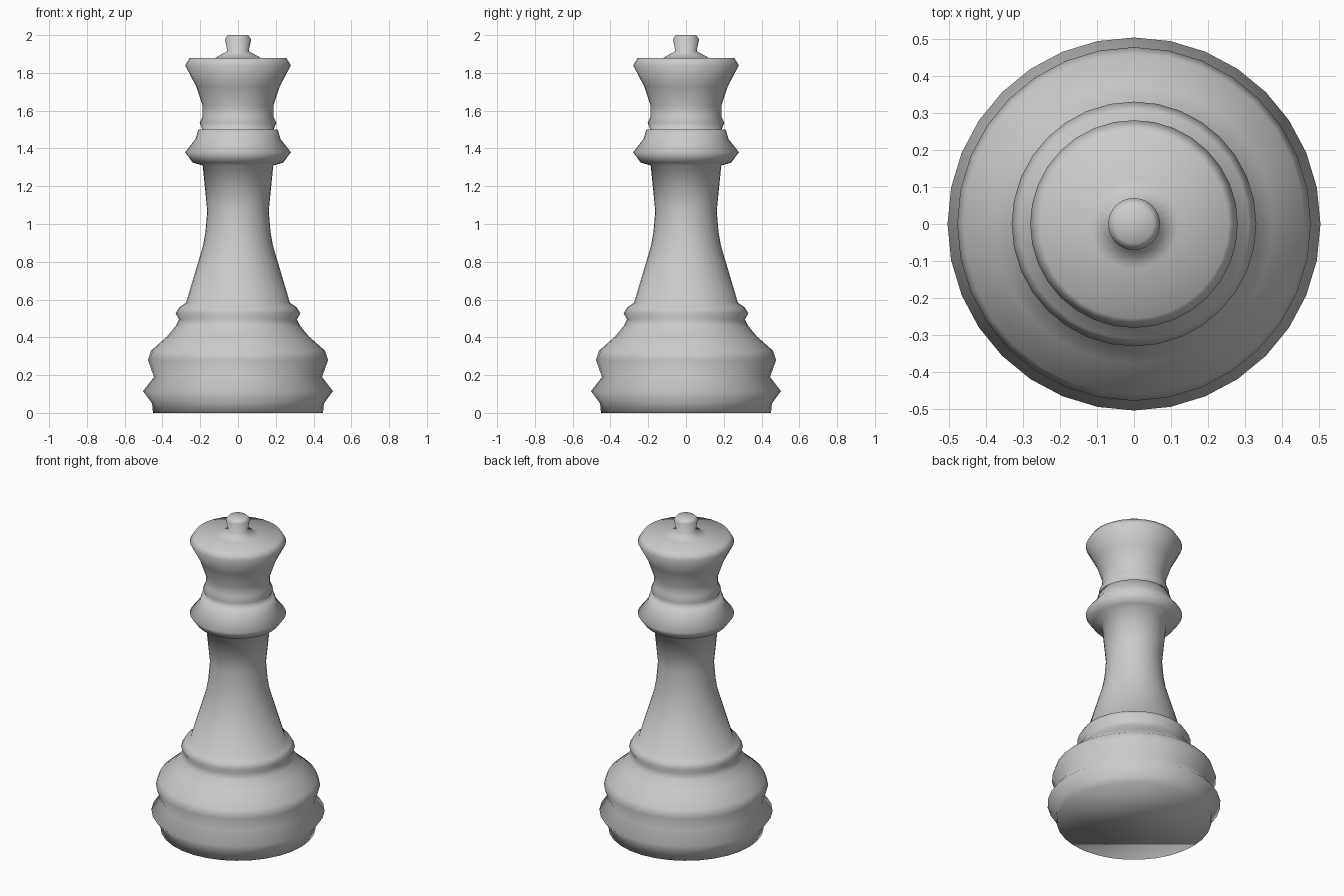
import bpy, bmesh, math
from mathutils import Vector

if "Cube" in bpy.data.objects:
    bpy.data.objects.remove(bpy.data.objects["Cube"])

SIDES = 32

# Turned profile (radius, height), from the foot up to the finial
profile = [
    # base
    (0.45, 0.0), (0.455, 0.05), (0.503, 0.115), (0.445, 0.19),
    (0.477, 0.28), (0.46, 0.33), (0.375, 0.405), (0.33, 0.46),
    (0.312, 0.495), (0.33, 0.527), (0.31, 0.56), (0.275, 0.583),
    # stem
    (0.185, 0.885), (0.172, 0.96), (0.163, 1.07), (0.187, 1.31),
    # collar
    (0.24, 1.325), (0.28, 1.38), (0.225, 1.45), (0.21, 1.50), (0.188, 1.50),
    # crown
    (0.203, 1.535), (0.187, 1.57), (0.187, 1.625), (0.222, 1.73),
    (0.28, 1.84), (0.255, 1.88), (0.12, 1.88),
    # finial
    (0.057, 1.915), (0.07, 1.98), (0.052, 2.0), (0.0, 2.0),
]

bm = bmesh.new()
verts = [bm.verts.new((r, 0, z)) for r, z in profile]
edges = [bm.edges.new(pair) for pair in zip(verts, verts[1:])]
bmesh.ops.spin(bm, geom=verts + edges, cent=(0, 0, 0), axis=(0, 0, 1),
               angle=math.tau, steps=SIDES, use_merge=False)
bmesh.ops.remove_doubles(bm, verts=bm.verts, dist=1e-4)

# Flat underside
bmesh.ops.holes_fill(bm, edges=[e for e in bm.edges if e.is_boundary], sides=0)
bmesh.ops.recalc_face_normals(bm, faces=bm.faces)
for f in bm.faces:
    f.smooth = True

mesh = bpy.data.meshes.new("turned_chess_piece")
bm.to_mesh(mesh)
bm.free()
piece = bpy.data.objects.new("turned_chess_piece", mesh)
bpy.context.collection.objects.link(piece)
